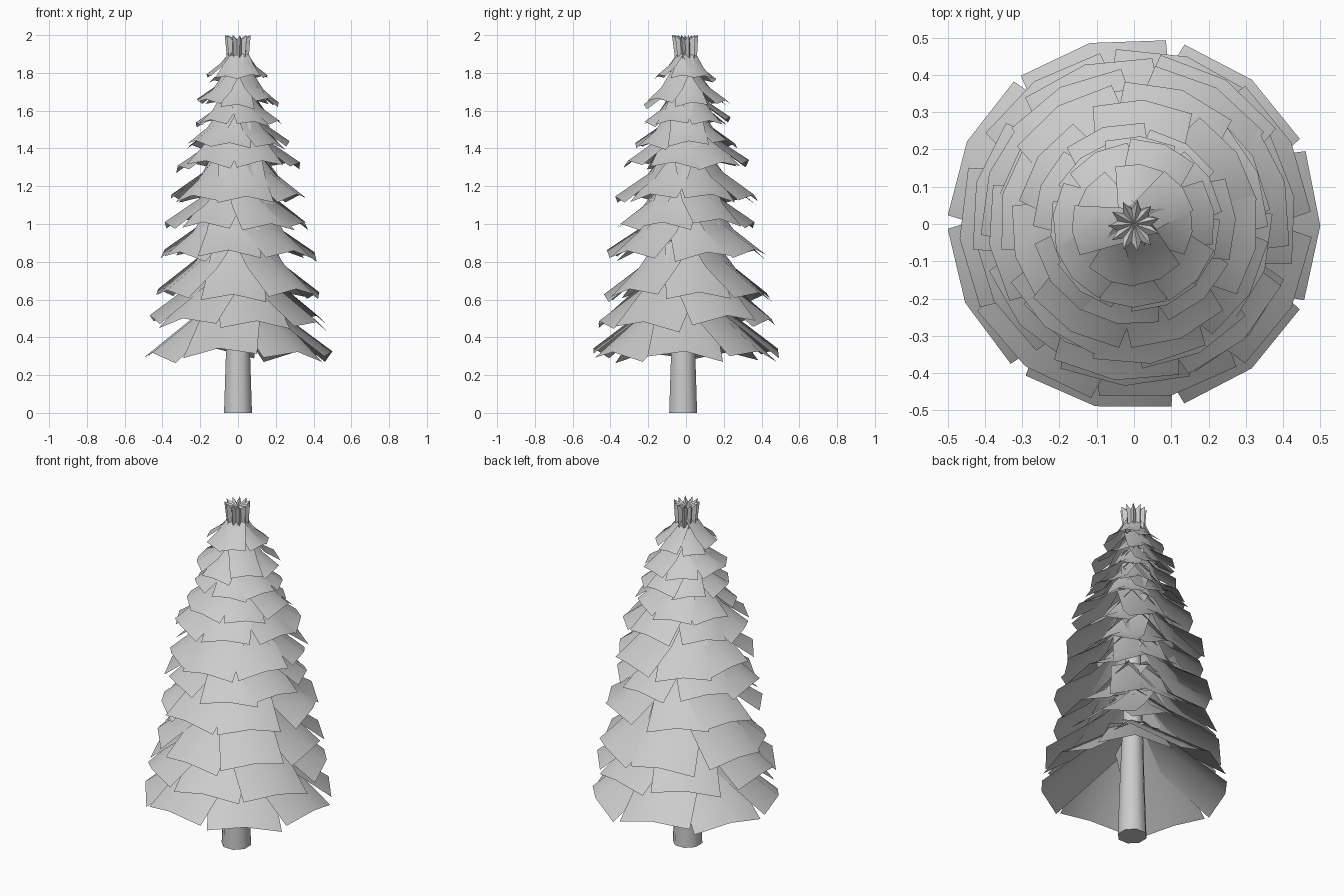
import bpy, math, random

random.seed(4)
cube = bpy.data.objects.get("Cube")
if cube:
    bpy.data.objects.remove(cube, do_unlink=True)

grey = bpy.data.materials.new("light grey")
grey.use_nodes = True
grey.diffuse_color = (0.6, 0.6, 0.6, 1)
grey.node_tree.nodes["Principled BSDF"].inputs["Base Color"].default_value = (0.6, 0.6, 0.6, 1)


def make(name, verts, faces, angle=60):
    mesh = bpy.data.meshes.new(name)
    mesh.from_pydata(verts, [], faces)
    mesh.materials.append(grey)
    obj = bpy.data.objects.new(name, mesh)
    bpy.context.collection.objects.link(obj)
    bpy.ops.object.select_all(action='DESELECT')
    obj.select_set(True)
    bpy.context.view_layer.objects.active = obj
    bpy.ops.object.shade_smooth_by_angle(angle=math.radians(angle))
    return obj


def add_bough(verts, faces, angle, radius, z_tip, slope, bend):
    """One broad drooping sheet with nearly parallel sides, creased along its middle
    and bent steeper towards the trunk."""
    rows, cols = 3, 3
    start = len(verts)
    roll = random.uniform(-0.09, 0.09)
    z_tip += random.uniform(-0.02, 0.02)
    half_tip = radius * 0.40
    bulge = radius * (1 - math.cos(0.41))
    for i in range(rows):
        t = i / (rows - 1)
        half = half_tip * (0.68 + 0.32 * t)
        for j in range(-1, 2):
            r = 0.02 + (radius - 0.02) * t - bulge * abs(j) * t
            s = half * j
            z = z_tip + slope * (radius - r) - 0.36 * abs(s) + roll * s
            z += bend * max(0, 0.5 * radius - r)
            verts.append((r * math.cos(angle) - s * math.sin(angle),
                          r * math.sin(angle) + s * math.cos(angle), z))
    for i in range(rows - 1):
        for j in range(cols - 1):
            a = start + i * cols + j
            faces.append((a, a + cols, a + cols + 1, a + 1))


# Whorls of boughs: tip radius, tip height, slope, inner bend, turn in degrees
whorls = [(.50, .33, .74, 0, 0), (.475, .50, .74, .15, 26), (.45, .64, .76, .4, 8),
          (.42, .87, .66, .6, 10), (.385, 1.02, .68, .6, 35), (.375, 1.14, .68, .6, 18),
          (.33, 1.32, .66, .6, 40), (.27, 1.44, .68, .6, 5), (.235, 1.55, .68, .6, 30),
          (.225, 1.65, .68, .6, 14), (.165, 1.78, .78, .5, 38)]
for n, (radius, z_tip, slope, bend, turn) in enumerate(whorls):
    verts, faces = [], []
    count = 7
    wobble = 0.02 if n == 0 else 0.12
    for k in range(count):
        angle = math.tau * (k + random.uniform(-wobble, wobble)) / count + math.radians(turn)
        reach = radius * (1 if n == 0 else random.uniform(.95, 1.02))
        add_bough(verts, faces, angle, reach, z_tip, slope, bend)
    make(f"bough_whorl_{n + 1}", verts, faces)

# Pleated crown of upright sheets at the tip
verts, faces = [(0, 0, 1.975)], []
pleats = 22
for k in range(pleats):
    a = math.tau * k / pleats
    out = k % 2
    top, low = (.07, .058) if out else (.045, .045)
    verts.append((top * math.cos(a), top * math.sin(a) - .005, 2.0 if out else 1.975))
    verts.append((low * math.cos(a), low * math.sin(a), 1.87 if out else 1.85))
for k in range(pleats):
    a, b = 1 + 2 * k, 1 + 2 * ((k + 1) % pleats)
    faces += [(0, a, b), (a, a + 1, b + 1, b)]
make("crown", verts, faces, 20)

# Tapered trunk, hidden inside the boughs above
sides = 8
verts = []
for z, r, y in ((0, .08, -.015), (.35, .068, -.015), (1.0, .045, -.005), (1.86, .025, 0)):
    for k in range(sides):
        a = math.tau * (k + .5) / sides
        verts.append((r * math.cos(a), r * math.sin(a) + y, z))
faces = [tuple(reversed(range(sides)))]
for i in range(3):
    for k in range(sides):
        a, b = i * sides + k, i * sides + (k + 1) % sides
        faces.append((a, b, b + sides, a + sides))
make("trunk", verts, faces)
